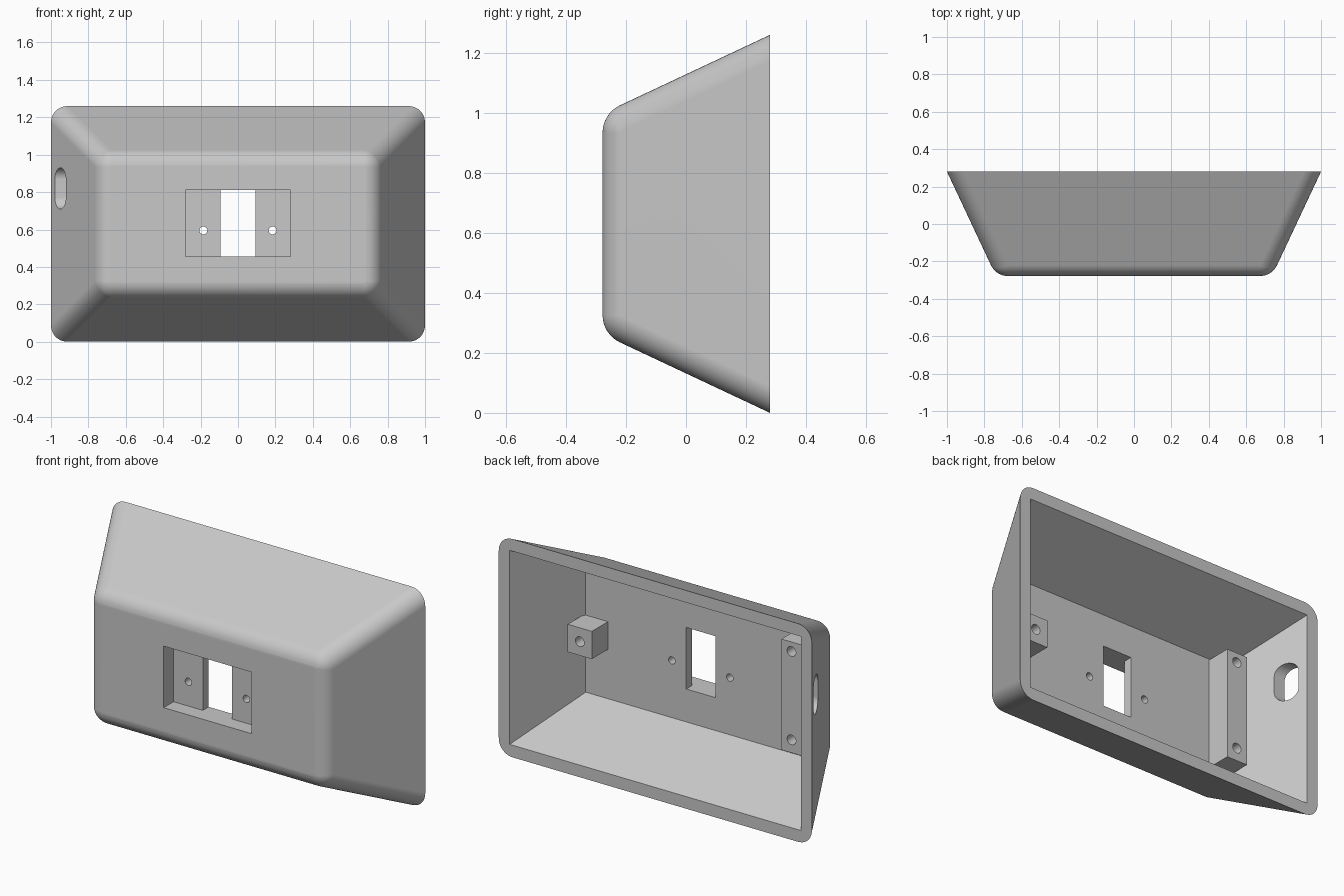
import bpy, bmesh, math
from mathutils import Vector

if "Cube" in bpy.data.objects:
    bpy.data.objects.remove(bpy.data.objects["Cube"])

BACK, FRONT, FLOOR = 0.28, -0.278, -0.135   # rim plane, front plane, cavity floor
TAPER, R, MID = 0.47, 0.10, 0.63            # wall slope, fillet radius, mid height
HX, HZ, RIM = 1.0, 0.63, 0.07

grey = bpy.data.materials.new("light_grey_plastic")
grey.diffuse_color = (0.58, 0.58, 0.58, 1)
grey.use_nodes = True
grey.node_tree.nodes["Principled BSDF"].inputs["Base Color"].default_value = grey.diffuse_color


def make(name, bm):
    me = bpy.data.meshes.new(name)
    bm.to_mesh(me)
    bm.free()
    me.materials.append(grey)
    ob = bpy.data.objects.new(name, me)
    bpy.context.collection.objects.link(ob)
    return ob


def hull(name, points):
    """Closed convex solid around the points."""
    bm = bmesh.new()
    for p in points:
        bm.verts.new(p)
    bmesh.ops.remove_doubles(bm, verts=bm.verts, dist=1e-5)
    bmesh.ops.convex_hull(bm, input=bm.verts)
    loose = [v for v in bm.verts if not v.link_faces]
    bmesh.ops.delete(bm, geom=loose, context='VERTS')
    bmesh.ops.dissolve_limit(bm, angle_limit=math.radians(0.5),
                             verts=bm.verts, edges=bm.edges)
    bmesh.ops.recalc_face_normals(bm, faces=bm.faces)
    return make(name, bm)


def box(name, x, y, z):
    return hull(name, [(a, b, c) for a in x for b in y for c in z])


def rod(name, x, z, r, y):
    """Round solid along y."""
    n = 32
    return hull(name, [(x + r * math.cos(i * math.tau / n), b,
                        z + r * math.sin(i * math.tau / n))
                       for i in range(n) for b in y])


def cut(ob, cutters):
    bpy.context.view_layer.objects.active = ob
    for c in cutters:
        m = ob.modifiers.new("cut", 'BOOLEAN')
        m.operation, m.solver, m.object = 'DIFFERENCE', 'EXACT', c
        bpy.ops.object.modifier_apply(modifier=m.name)
        bpy.data.objects.remove(c, do_unlink=True)


def smooth(ob):
    bpy.ops.object.select_all(action='DESELECT')
    ob.select_set(True)
    bpy.context.view_layer.objects.active = ob
    bpy.ops.object.shade_smooth_by_angle(angle=math.radians(30))
    m = ob.modifiers.new("even_shading", 'WEIGHTED_NORMAL')
    m.keep_sharp = True


# Tapered housing with rolled edges: a rounded patch per corner, swept to the rim
cy = FRONT + R
inset = TAPER * (BACK - cy) + R * math.sqrt(1 + TAPER ** 2)
inset -= R * 0  # ball centre sits one radius inside each wall
cx, cz = HX - inset, HZ - inset
points = []
N, M = 10, 8
for i in range(N + 1):
    phi = math.pi / 2 * i / N
    c, s = math.cos(phi), math.sin(phi)
    limit = math.atan(1 / (TAPER * (c + s)))
    for j in range(M + 1):
        t = limit * j / M
        p = Vector((cx + R * c * math.sin(t), cy - R * math.cos(t),
                    cz + R * s * math.sin(t)))
        ring = [p]
        if j == M:
            ring.append(p + Vector((TAPER, 1, TAPER)) * (BACK - p.y))
        points += [(sx * q.x, q.y, MID + sz * q.z)
                   for q in ring for sx in (-1, 1) for sz in (-1, 1)]
housing = hull("housing", points)

# Hollow interior, open at the back
cavity = hull("cavity_cutter",
              [(sx * (HX - RIM - TAPER * (BACK - y)), y,
                MID + sz * (HZ - RIM - TAPER * (BACK - y)))
               for y in (FLOOR, BACK + 0.1) for sx in (-1, 1) for sz in (-1, 1)])

# Front recess, through window and two screw holes
recess = box("recess_cutter", (-0.28, 0.28), (-0.4, FRONT + 0.09), (0.455, 0.81))
window = box("window_cutter", (-0.093, 0.093), (-0.4, 0.0), (0.455, 0.81))
screws = [rod("screw_cutter", x, 0.595, 0.021, (-0.4, 0.0)) for x in (-0.185, 0.185)]

# Rounded cable slot through the left wall
slot_r = 0.063
slot = hull("slot_cutter",
            [(x, 0.173 + slot_r * math.cos(a),
              0.82 + side * 0.047 + side * slot_r * math.sin(a))
             for x in (-1.2, -0.6) for side in (-1, 1)
             for a in [math.pi * k / 16 for k in range(17)]])
cut(housing, [cavity, recess, window, *screws, slot])
smooth(housing)

# Mounting posts on the cavity floor with blind screw holes
post = box("mounting_post", (0.593, 0.747), (FLOOR - 0.005, 0.012), (0.55, 0.71))
cut(post, [rod("hole_cutter", 0.67, 0.63, 0.028, (-0.11, 0.1))])
smooth(post)

bracket = box("mounting_bracket", (-0.75, -0.618), (FLOOR - 0.005, 0.012), (0.35, 0.99))
cut(bracket, [rod("hole_cutter", -0.682, z, 0.028, (-0.11, 0.1)) for z in (0.425, 0.935)])
smooth(bracket)
